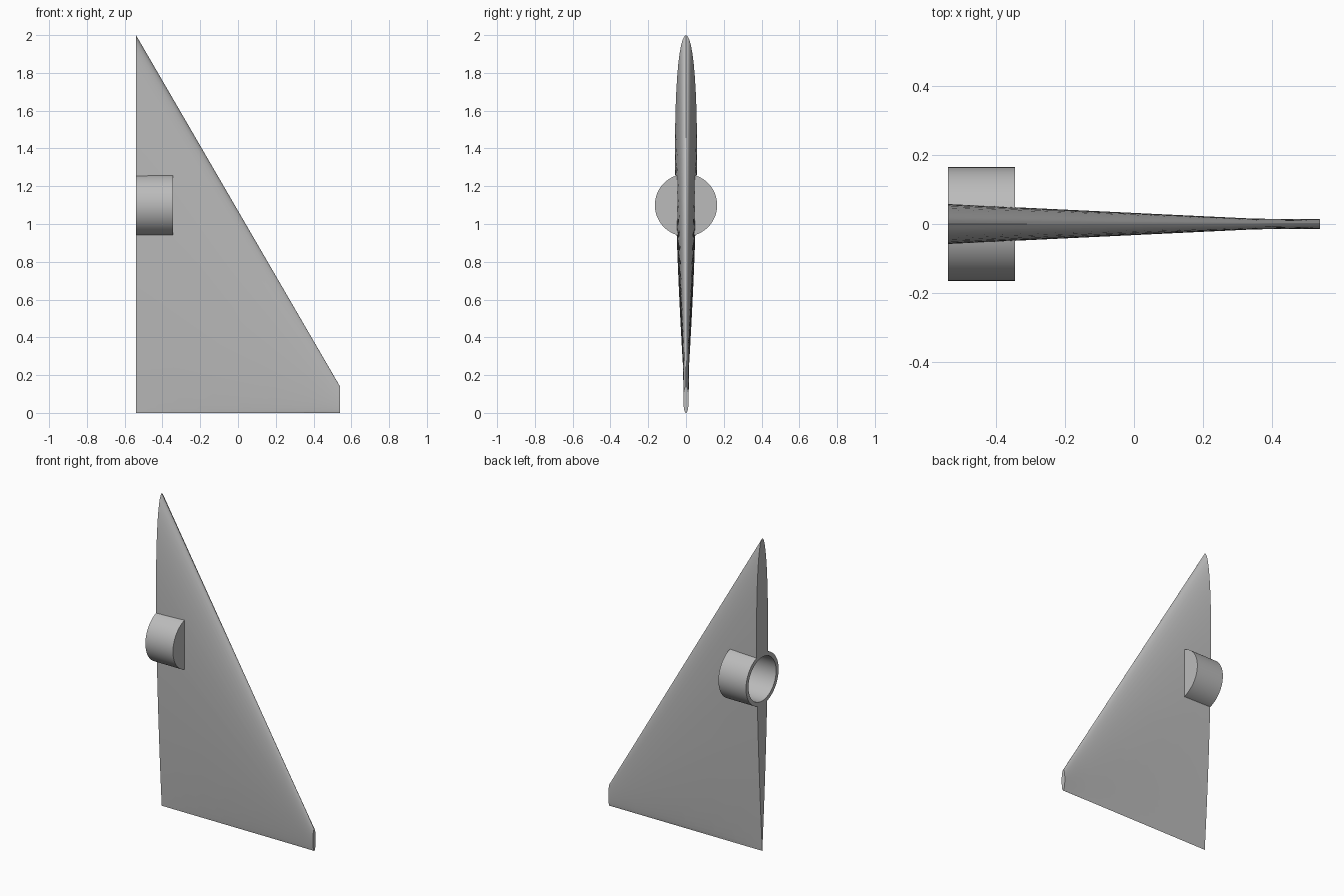
import bpy, bmesh, math

cube = bpy.data.objects.get("Cube")
if cube:
    bpy.data.objects.remove(cube, do_unlink=True)

grey = bpy.data.materials.new("plain grey")
grey.use_nodes = True
colour = (0.5, 0.5, 0.5, 1)
grey.diffuse_color = colour
grey.node_tree.nodes["Principled BSDF"].inputs["Base Color"].default_value = colour

ROOT, TIP = -0.54, 0.54
POD_Z = 1.1
STEPS = 28


def make_object(name, bm):
    bmesh.ops.recalc_face_normals(bm, faces=bm.faces)
    mesh = bpy.data.meshes.new(name)
    bm.to_mesh(mesh)
    bm.free()
    mesh.materials.append(grey)
    obj = bpy.data.objects.new(name, mesh)
    bpy.context.collection.objects.link(obj)
    return obj


def skin(bm, rings):
    for a, b in zip(rings, rings[1:]):
        n = len(a)
        for i in range(n):
            bm.faces.new((a[i], a[(i + 1) % n], b[(i + 1) % n], b[i]))
    bm.faces.new(rings[0])
    bm.faces.new(rings[-1])


def smooth(obj):
    bpy.ops.object.select_all(action='DESELECT')
    obj.select_set(True)
    bpy.context.view_layer.objects.active = obj
    bpy.ops.object.shade_smooth_by_angle(angle=math.radians(35))


def airfoil(s):
    # Half thickness, 1 at its widest, with s measured from the rounded edge
    return 10 * (0.2969 * math.sqrt(s) - 0.126 * s - 0.3516 * s**2
                 + 0.2843 * s**3 - 0.1036 * s**4)


def ellipse(s):
    return 2 * math.sqrt(max(0, s * (1 - s)))


# Fin: upright tapered blade, rounded on the sloping edge, thin along the base
def fin_section(bm, x, chord, half, shape):
    ring = []
    for i in range(2 * STEPS):
        s = (1 - math.cos(math.pi * i / STEPS)) / 2
        side = 0 if i in (0, STEPS) else 1 if i < STEPS else -1
        ring.append(bm.verts.new((x, side * half * shape(s), chord * (1 - s))))
    return ring


bm = bmesh.new()
skin(bm, [fin_section(bm, ROOT, 2.0, 0.058, airfoil),
          fin_section(bm, 0.35, 0.467, 0.0155, airfoil),
          fin_section(bm, TIP, 0.14, 0.0145, ellipse)])
fin = make_object("fin", bm)


# Pod: round cup, open at the root end and closed at the other
def revolved(name, profile, sides=64):
    bm = bmesh.new()
    rings = []
    for x, r in profile:
        angles = [2 * math.pi * i / sides for i in range(sides)]
        rings.append([bm.verts.new((x, r * math.cos(a), POD_Z + r * math.sin(a)))
                      for a in angles])
    skin(bm, rings)
    return make_object(name, bm)


pod = revolved("pod", [(-0.345, 0.165), (ROOT, 0.165), (ROOT, 0.14), (-0.365, 0.14)])

# Hollow the fin where the cup passes through it
cutter = revolved("pod_cutter", [(-0.6, 0.15), (-0.355, 0.15)])
cutter.hide_render = True
bpy.context.view_layer.objects.active = fin
cut = fin.modifiers.new("pod hollow", 'BOOLEAN')
cut.operation = 'DIFFERENCE'
cut.solver = 'EXACT'
cut.object = cutter
bpy.ops.object.modifier_apply(modifier=cut.name)
bpy.data.objects.remove(cutter, do_unlink=True)

smooth(fin)
smooth(pod)
